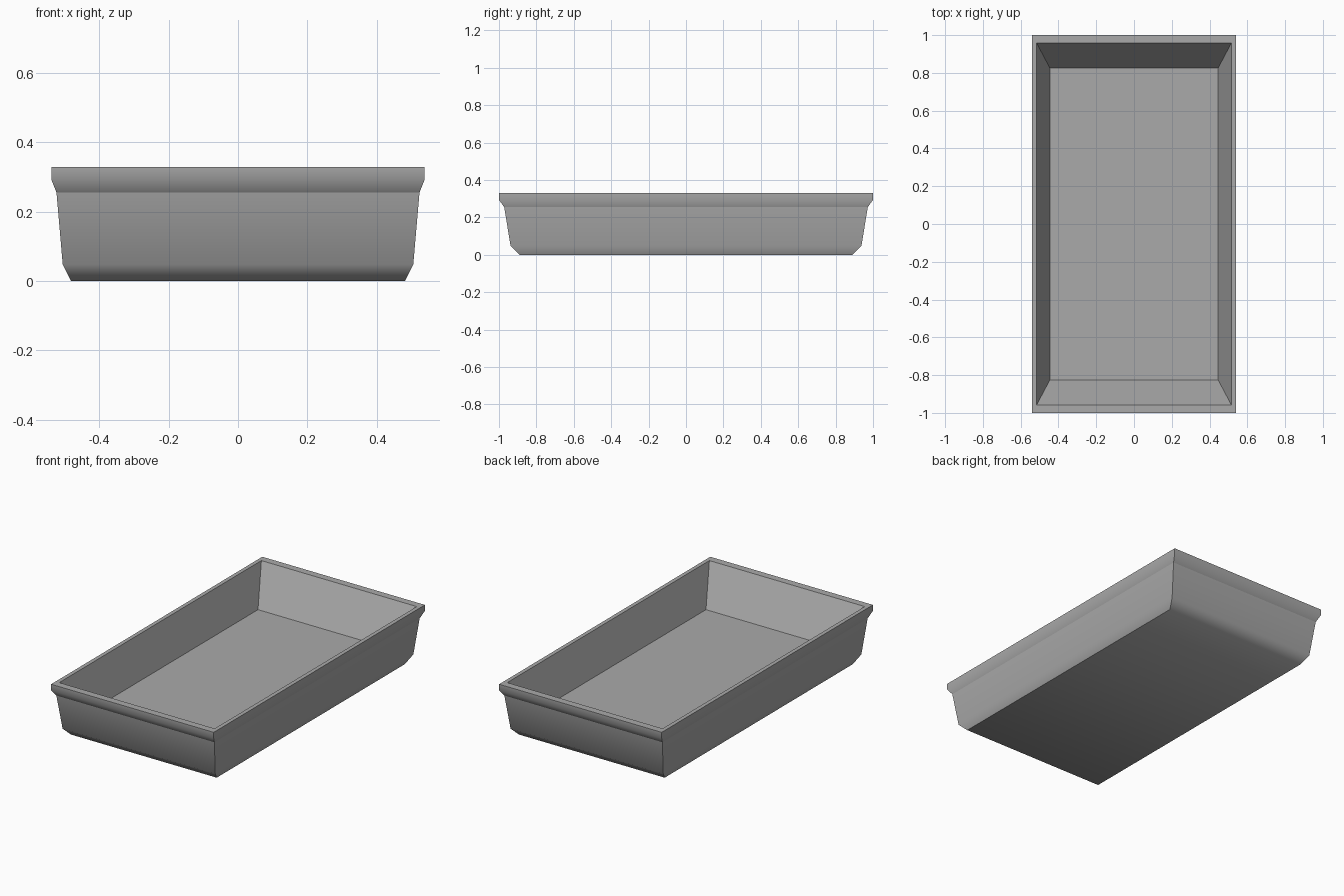
import bpy
import bmesh

cube = bpy.data.objects.get("Cube")
if cube:
    bpy.data.objects.remove(cube, do_unlink=True)

# Plain grey
grey = bpy.data.materials.new("grey")
grey.use_nodes = True
GREY = (0.4, 0.4, 0.4, 1)
grey.diffuse_color = GREY
grey.node_tree.nodes["Principled BSDF"].inputs["Base Color"].default_value = GREY

# Rectangular rings from the base, up the outside, over the rim, down the inside:
# half width, half length, height
RIM_SEAM = 2
RINGS = [
    (0.482, 0.89, 0),
    (0.506, 0.938, 0.047),
    (0.524, 0.972, 0.255),
    (0.539, 1, 0.293),
    (0.539, 1, 0.329),
    (0.515, 0.957, 0.329),
    (0.445, 0.825, 0.104),
]

bm = bmesh.new()
loops = [[bm.verts.new((sx * w, sy * d, z))
          for sx, sy in ((-1, -1), (1, -1), (1, 1), (-1, 1))]
         for w, d, z in RINGS]

# Walls between neighbouring rings, then base and tray floor
for low, high in zip(loops, loops[1:]):
    for i in range(4):
        j = (i + 1) % 4
        bm.faces.new((low[i], low[j], high[j], high[i]))
bm.faces.new(loops[0][::-1])
bm.faces.new(loops[-1])
bmesh.ops.recalc_face_normals(bm, faces=bm.faces)

mesh = bpy.data.meshes.new("tray")
bm.to_mesh(mesh)
bm.free()
mesh.materials.append(grey)
tray = bpy.data.objects.new("tray", mesh)
bpy.context.collection.objects.link(tray)

# Soft bevels, crisp corners and a crisp seam under the rim
bpy.ops.object.select_all(action="DESELECT")
tray.select_set(True)
bpy.context.view_layer.objects.active = tray
bpy.ops.object.shade_smooth_by_angle(angle=0.79)
seam_z = RINGS[RIM_SEAM][2]
for edge in mesh.edges:
    if all(abs(mesh.vertices[v].co.z - seam_z) < 0.001 for v in edge.vertices):
        edge.use_edge_sharp = True
